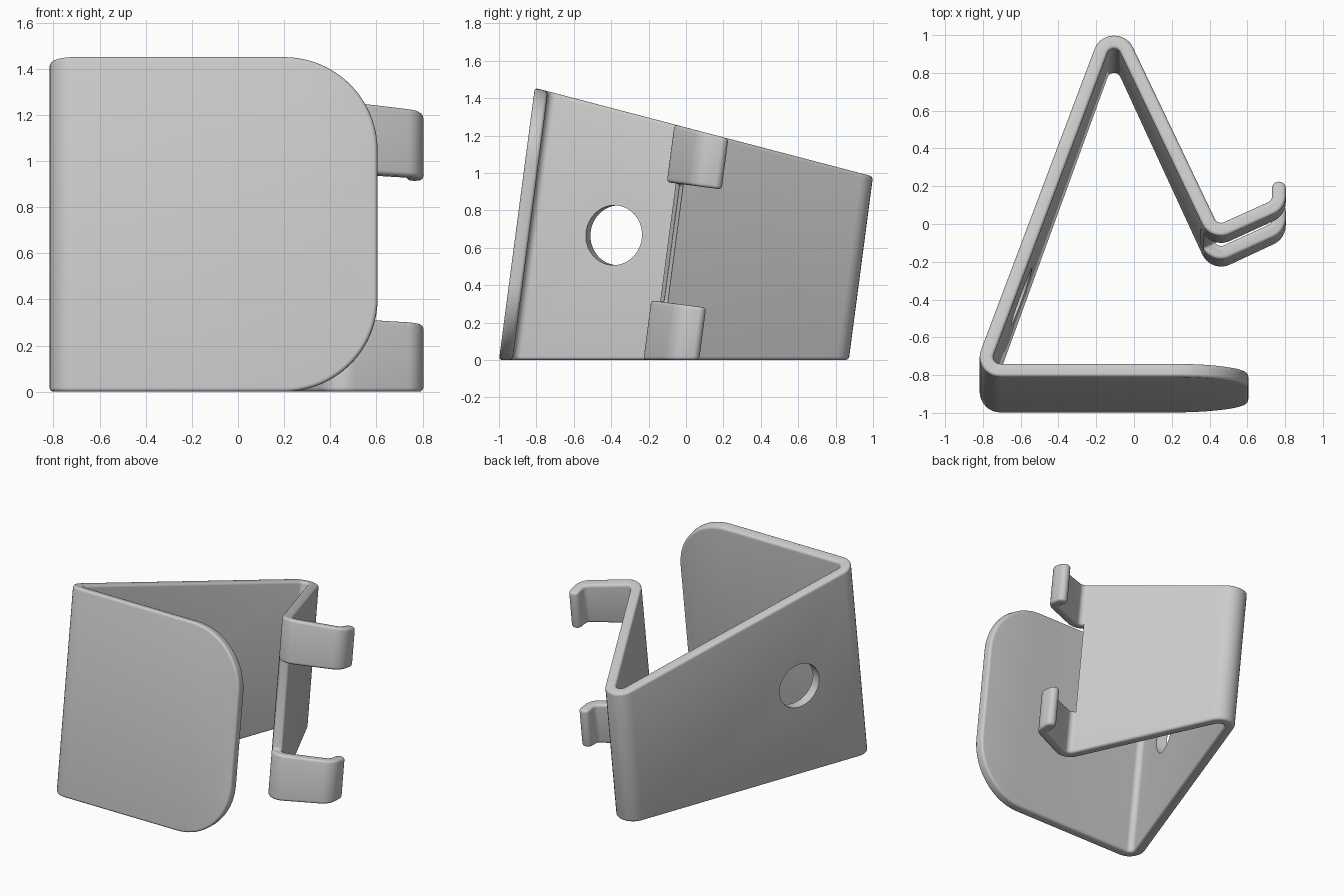
import bpy, bmesh, math
from mathutils import Vector, Matrix

if "Cube" in bpy.data.objects:
    bpy.data.objects.remove(bpy.data.objects["Cube"])

LEAN = 0.1317            # y shift per unit of height (7.5 degree lean)
HALF = 0.0365            # half of the sheet thickness
BEND = 0.073             # centreline bend radius


def top_z(y):            # sloping top rim
    return 1.2015 - 0.2533 * y


def square_z(s):         # plane square to the leaning axis
    return lambda y: (s - LEAN * y) / (1 + LEAN ** 2)


def lean(x, y, z):
    return (x, y + LEAN * z, z)


def make_prism(name, ring_a, ring_b):
    """Solid between two matching rings of points."""
    bm = bmesh.new()
    a = [bm.verts.new(p) for p in ring_a]
    b = [bm.verts.new(p) for p in ring_b]
    n = len(a)
    bm.faces.new(a[::-1])
    bm.faces.new(b)
    for i in range(n):
        j = (i + 1) % n
        bm.faces.new((a[i], a[j], b[j], b[i]))
    bmesh.ops.recalc_face_normals(bm, faces=bm.faces[:])
    mesh = bpy.data.meshes.new(name)
    bm.to_mesh(mesh)
    bm.free()
    ob = bpy.data.objects.new(name, mesh)
    bpy.context.collection.objects.link(ob)
    return ob


def upright(name, outline, lo, hi):
    return make_prism(name, [lean(x, y, lo(y)) for x, y in outline],
                      [lean(x, y, hi(y)) for x, y in outline])


def apply(ob, mod):
    bpy.context.view_layer.objects.active = ob
    bpy.ops.object.modifier_apply(modifier=mod.name)


def cut(ob, cutter):
    mod = ob.modifiers.new("cut", 'BOOLEAN')
    mod.operation = 'DIFFERENCE'
    mod.solver = 'EXACT'
    mod.object = cutter
    apply(ob, mod)
    bpy.data.objects.remove(cutter)


# Centreline of the folded sheet: front plate, side wall, rear leg, arm, hook
path = [Vector(p) for p in [(0.605, -0.9635), (-0.812, -0.9635),
                            (-0.1136, 0.9525), (0.4254, -0.2153),
                            (0.767, -0.056), (0.767, 0.034)]]


def sheet_outline(pts, segs=10):
    left, right = [], []

    def add(p, n):
        left.append(p + n * HALF)
        right.append(p - n * HALF)

    def perp(d):
        return Vector((-d.y, d.x))

    add(pts[0], perp((pts[1] - pts[0]).normalized()))
    for p0, p, p1 in zip(pts, pts[1:], pts[2:]):
        d1, d2 = (p - p0).normalized(), (p1 - p).normalized()
        turn = math.atan2(d1.x * d2.y - d1.y * d2.x, d1.dot(d2))
        side = math.copysign(BEND, turn)
        centre = p - d1 * BEND * math.tan(abs(turn) / 2) + perp(d1) * side
        for k in range(segs + 1):
            n = Matrix.Rotation(turn * k / segs, 2) @ perp(d1)
            add(centre - n * side, n)
    # Rounded hook tip
    tip = pts[-1]
    cap = [tip + HALF * Vector((math.cos(a), math.sin(a)))
           for a in [math.pi - math.pi * k / 10 for k in range(11)]]
    return left + cap + right[::-1]


stand = upright("folded_stand", sheet_outline(path), lambda y: 0.0, top_z)

# Gap between the upper and lower hooks
o, n = Vector((0.395, -0.149)), Vector((0.907, 0.42))
gap = [o - 0.15 * n, o + 0.1 * n, (0.55, 0.2), (0.95, 0.2), (0.95, -0.4), (0.3, -0.4)]
cut(stand, upright("gap_cutter", gap, square_z(0.294), square_z(0.937)))


# Large rounded corners of the front plate
def corner_cutter(upper):
    rx, rt, edge = 0.405, 0.278, 0.605
    prof = [(edge - rx + rx * math.sin(a), rt - rt * math.cos(a))
            for a in [math.pi / 2 * k / 20 for k in range(21)]]
    prof = [(0.2, -0.1)] + prof + [(0.7, rt), (0.7, -0.1)]
    rings = []
    for y in (-1.1, -0.85):
        rings.append([lean(x, y, (1 - t if upper else t) * top_z(y)) for x, t in prof])
    return make_prism("corner_cutter", *rings)


for upper in (False, True):
    cut(stand, corner_cutter(upper))

# Clean slivers, then soften every rim
bm = bmesh.new()
bm.from_mesh(stand.data)
bmesh.ops.remove_doubles(bm, verts=bm.verts[:], dist=0.0005)
bmesh.ops.dissolve_limit(bm, angle_limit=0.002, verts=bm.verts[:], edges=bm.edges[:])
bm.to_mesh(stand.data)
bm.free()
bev = stand.modifiers.new("soft_rims", 'BEVEL')
bev.width = 0.018
bev.segments = 4
bev.limit_method = 'ANGLE'
bev.angle_limit = math.radians(40)
bev.use_clamp_overlap = False
apply(stand, bev)

# Round cable hole through the side wall
wall = (path[2] - path[1]).normalized()
axis = Vector((wall.y, -wall.x, 0))
bpy.ops.mesh.primitive_cylinder_add(vertices=64, radius=0.16, depth=0.4)
hole = bpy.context.object
hole.name = "hole_cutter"
hole.matrix_world = (Matrix.Translation((-0.632, -0.372, 0.667))
                     @ axis.to_track_quat('Z', 'Y').to_matrix().to_4x4())
bpy.context.view_layer.update()
cut(stand, hole)

# Single grey colour and smooth shading
grey = bpy.data.materials.new("light_grey")
grey.diffuse_color = (0.6, 0.6, 0.6, 1)
grey.use_nodes = True
grey.node_tree.nodes["Principled BSDF"].inputs["Base Color"].default_value = grey.diffuse_color
stand.data.materials.clear()
stand.data.materials.append(grey)
bpy.ops.object.select_all(action='DESELECT')
stand.select_set(True)
bpy.context.view_layer.objects.active = stand
bpy.ops.object.shade_smooth_by_angle(angle=math.radians(35))
